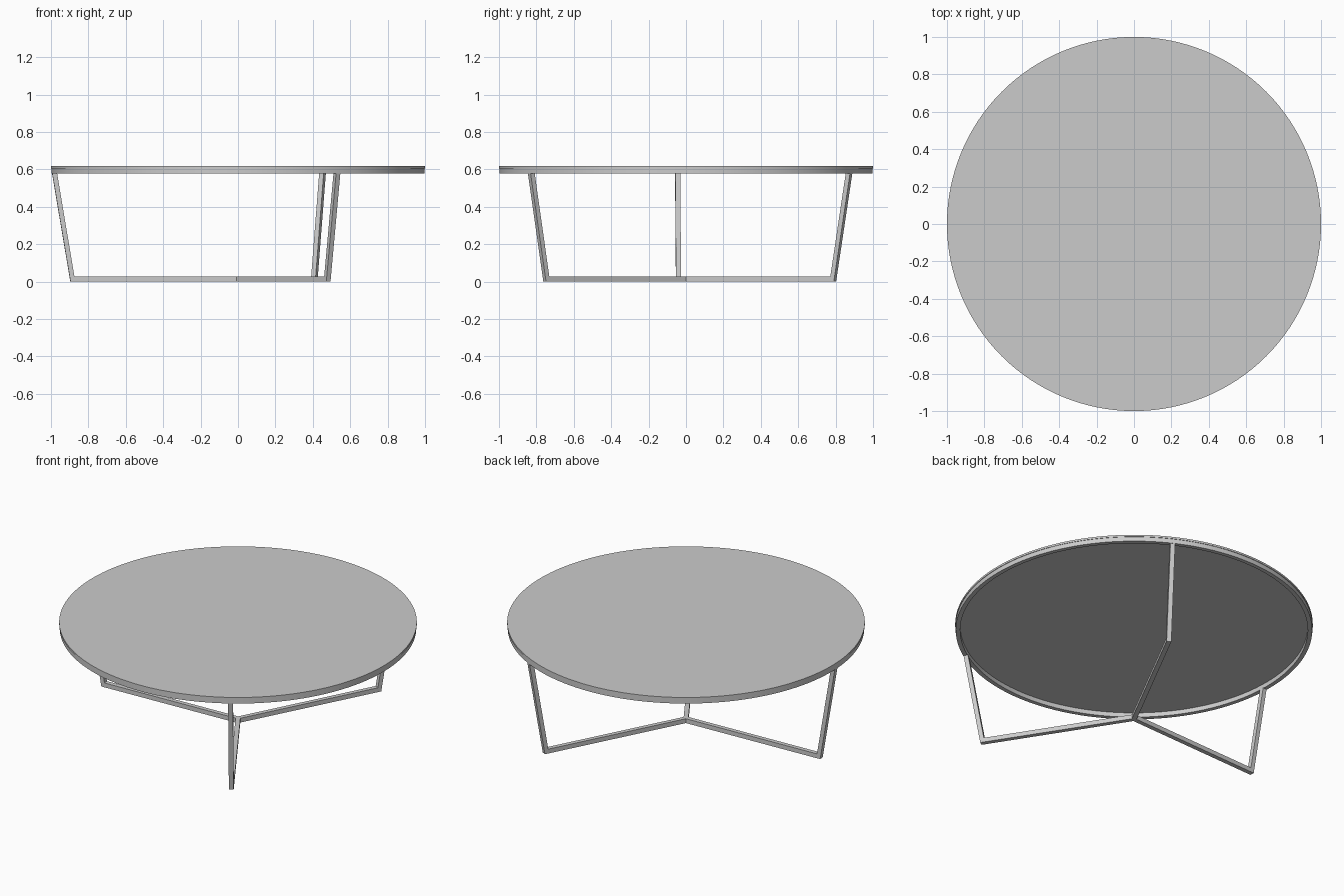
import bpy, bmesh, math
from mathutils import Matrix

if "Cube" in bpy.data.objects:
    bpy.data.objects.remove(bpy.data.objects["Cube"], do_unlink=True)

GREY = 0.6
BAR = 0.027           # square bar size
RING_BOTTOM = 0.578
RING_TOP = 0.605
TABLE_TOP = 0.617
FIRST_LEG = math.radians(182.6)
SEGMENTS = 128

grey = bpy.data.materials.new("satin grey")
grey.use_nodes = True
grey.diffuse_color = (GREY, GREY, GREY, 1)
shader = next(n for n in grey.node_tree.nodes if n.type == "BSDF_PRINCIPLED")
shader.inputs["Base Color"].default_value = (GREY, GREY, GREY, 1)
shader.inputs["Roughness"].default_value = 0.5


def make_object(name, bm, smooth=False):
    bmesh.ops.recalc_face_normals(bm, faces=bm.faces)
    mesh = bpy.data.meshes.new(name)
    bm.to_mesh(mesh)
    bm.free()
    mesh.materials.append(grey)
    obj = bpy.data.objects.new(name, mesh)
    bpy.context.collection.objects.link(obj)
    if smooth:
        bpy.ops.object.select_all(action="DESELECT")
        obj.select_set(True)
        bpy.context.view_layer.objects.active = obj
        bpy.ops.object.shade_smooth_by_angle(angle=math.radians(30))
    return obj


def prism(name, sides, radius, bottom, top, angle=0, smooth=False):
    bm = bmesh.new()
    bmesh.ops.create_cone(bm, cap_ends=True, segments=sides, radius1=radius,
                          radius2=radius, depth=top - bottom,
                          matrix=Matrix.Translation((0, 0, (top + bottom) / 2)))
    bmesh.ops.rotate(bm, verts=bm.verts, matrix=Matrix.Rotation(angle, 3, "Z"))
    return make_object(name, bm, smooth)


def ring(name, inner, outer, bottom, top):
    # Rectangular section swept around the z axis
    bm = bmesh.new()
    section = [(inner, bottom), (outer, bottom), (outer, top), (inner, top)]
    loops = []
    for i in range(SEGMENTS):
        a = math.tau * i / SEGMENTS
        loops.append([bm.verts.new((r * math.cos(a), r * math.sin(a), z))
                      for r, z in section])
    for i, here in enumerate(loops):
        there = loops[(i + 1) % SEGMENTS]
        for j in range(4):
            k = (j + 1) % 4
            bm.faces.new((here[j], here[k], there[k], there[j]))
    return make_object(name, bm, True)


def leg(name, angle, start):
    # Mitred floor bar and leaning upright, as one extruded profile
    profile = [(start, 0), (0.897, 0), (0.995, RING_BOTTOM + 0.002),
               (0.969, RING_BOTTOM + 0.002), (0.876, BAR), (start, BAR)]
    bm = bmesh.new()
    side = bm.faces.new([bm.verts.new((r, -BAR / 2, z)) for r, z in profile])
    pushed = bmesh.ops.extrude_face_region(bm, geom=[side], use_keep_orig=True)
    moved = [g for g in pushed["geom"] if isinstance(g, bmesh.types.BMVert)]
    bmesh.ops.translate(bm, verts=moved, vec=(0, BAR, 0))
    bmesh.ops.rotate(bm, verts=bm.verts, matrix=Matrix.Rotation(angle, 3, "Z"))
    return make_object(name, bm)


# Round top and the frame under its rim
prism("table_top", SEGMENTS, 1.0, RING_TOP, TABLE_TOP, smooth=True)
ring("rim_frame", 0.972, 0.997, RING_BOTTOM, RING_TOP)

# Three legs meeting in the middle of the floor
joint = BAR / 2 / math.tan(math.radians(60))
for i, label in enumerate(("right", "front", "back")):
    leg(label + "_leg", FIRST_LEG + i * math.tau / 3, joint)

# Small triangular joint; create_cone puts its first corner on +y
prism("centre_joint", 3, 2 * joint, 0, BAR,
      angle=FIRST_LEG + math.radians(60 - 90))
